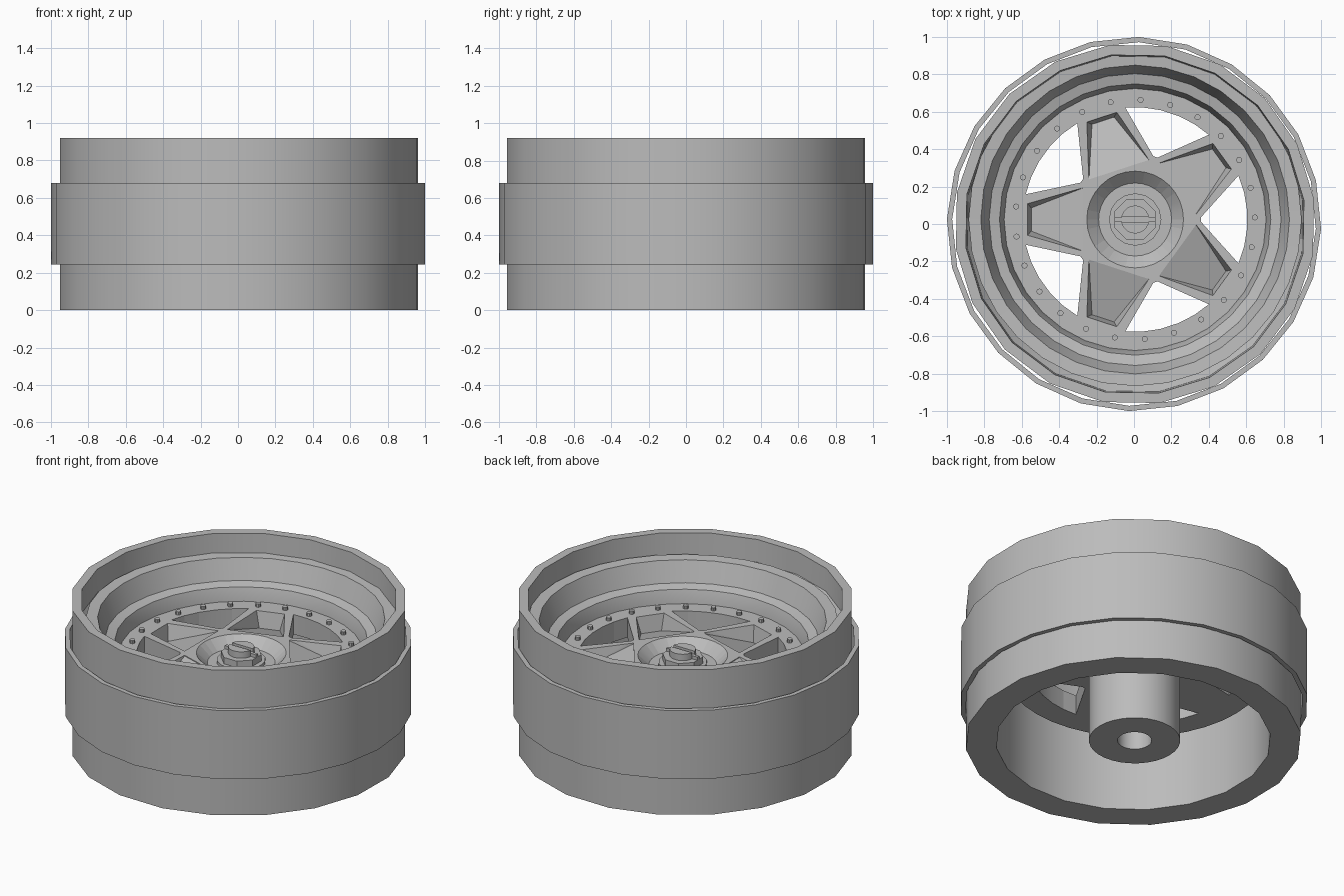
import bpy, bmesh
from math import sin, cos, radians, pi
from mathutils import Matrix, Vector

cube = bpy.data.objects.get("Cube")
if cube:
    bpy.data.objects.remove(cube, do_unlink=True)

metal = bpy.data.materials.new("grey_metal")
metal.use_nodes = True
COLOUR = (0.5, 0.5, 0.5, 1)
metal.diffuse_color = COLOUR
metal.node_tree.nodes["Principled BSDF"].inputs["Base Color"].default_value = COLOUR

OUTER = (0.005, 0, 0)        # centre of the barrel
INNER = (0.006, 0.024, 0)    # centre of the dish, spokes and hub
FACE, BACK = 0.575, 0.45     # top and underside of the spoke plate


def finish(name, bm, centre, smooth=True):
    bmesh.ops.recalc_face_normals(bm, faces=bm.faces)
    mesh = bpy.data.meshes.new(name)
    bm.to_mesh(mesh)
    bm.free()
    mesh.materials.append(metal)
    ob = bpy.data.objects.new(name, mesh)
    ob.location = centre
    bpy.context.collection.objects.link(ob)
    if smooth:
        smooth_sharp(ob)
    return ob


def select(ob):
    bpy.ops.object.select_all(action='DESELECT')
    ob.select_set(True)
    bpy.context.view_layer.objects.active = ob


def smooth_sharp(ob):
    select(ob)
    bpy.ops.object.shade_smooth_by_angle(angle=radians(25))


def lathe(name, profile, sides, centre, turn=0, smooth=True):
    """Spin a closed (radius, height) outline about z."""
    bm = bmesh.new()
    rings = []
    for i in range(sides):
        a = radians(turn) + 2 * pi * i / sides
        rings.append([bm.verts.new((r * cos(a), r * sin(a), z)) for r, z in profile])
    n = len(profile)
    for i in range(sides):
        a, b = rings[i], rings[(i + 1) % sides]
        for j in range(n):
            k = (j + 1) % n
            bm.faces.new((a[j], b[j], b[k], a[k]))
    return finish(name, bm, centre, smooth)


def add_disc(bm, r, z0, z1, sides, at=(0, 0), r_top=None, turn=0):
    m = Matrix.Translation((at[0], at[1], (z0 + z1) / 2)) @ Matrix.Rotation(radians(turn), 4, 'Z')
    bmesh.ops.create_cone(bm, cap_ends=True, segments=sides, radius1=r,
                          radius2=r if r_top is None else r_top, depth=z1 - z0, matrix=m)


def disc(name, r, z0, z1, sides, **kw):
    bm = bmesh.new()
    add_disc(bm, r, z0, z1, sides, **kw)
    return finish(name, bm, INNER)


def cut(ob, bm):
    cutter = finish("cutter", bm, ob.location, False)
    cutter.hide_render = True
    mod = ob.modifiers.new("cut", 'BOOLEAN')
    mod.operation, mod.solver, mod.object = 'DIFFERENCE', 'EXACT', cutter
    select(ob)
    bpy.ops.object.modifier_apply(modifier=mod.name)
    bpy.data.objects.remove(cutter, do_unlink=True)


# Barrel with a stepped inside, and the loose band around it
lathe("barrel", [(0.966, 0), (0.966, 0.92), (0.912, 0.92), (0.905, 0.78),
                 (0.79, 0.64), (0.79, 0)], 20, OUTER, turn=8)
lathe("outer_band", [(1, 0.245), (1, 0.68), (0.972, 0.68), (0.972, 0.245)],
      24, (0, 0, 0), turn=-1.5)

# Dish stepping down to the spoke plate
lathe("dish", [(0.89, 0.80), (0.825, 0.795), (0.78, 0.67), (0.725, 0.655),
               (0.70, FACE), (0.70, 0.52), (0.76, 0.52), (0.89, 0.74)], 32, INNER)

# Spoke plate with five windows and five sloping pockets
plate = disc("spoke_plate", 0.75, BACK, FACE, 40)
windows, pockets = bmesh.new(), bmesh.new()
for i in range(5):
    spin = Matrix.Rotation(2 * pi * i / 5, 4, 'Z')
    outline = [(0.352, 0.012), (0.352, -0.012)]
    outline += [(0.6 * cos(radians(a)), 0.6 * sin(radians(a)))
                for a in (-23, -14, -5, 5, 14, 23)]
    low = [windows.verts.new(spin @ Vector((x, y, BACK - 0.1))) for x, y in outline]
    base = windows.faces.new(low)
    top = bmesh.ops.extrude_face_region(windows, geom=[base])["geom"]
    bmesh.ops.translate(windows, vec=(0, 0, 0.4),
                        verts=[g for g in top if isinstance(g, bmesh.types.BMVert)])

    spin = Matrix.Rotation(2 * pi * (i + 0.5) / 5, 4, 'Z')
    corners = [(0.28, 0.17, 0.6), (0.28, 0.168, FACE - 0.005), (0.58, 0.09, 0.6),
               (0.555, 0.062, 0.475)]
    verts = [pockets.verts.new(spin @ Vector((x, s * y, z)))
             for x, y, z in corners for s in (1, -1)]
    bmesh.ops.convex_hull(pockets, input=verts)
cut(plate, windows)
cut(plate, pockets)

# Conical recess around the hub nut
recess = bmesh.new()
add_disc(recess, 0.195, 0.515, 0.6, 32, r_top=0.285)
cut(plate, recess)
smooth_sharp(plate)

# Ring of small bolts
bolts = bmesh.new()
for i in range(25):
    a = radians(1 + 14.4 * i)
    add_disc(bolts, 0.016, FACE - 0.01, FACE + 0.02, 10, at=(0.64 * cos(a), 0.64 * sin(a)))
finish("rim_bolts", bolts, INNER)

# Hub tube behind the plate
lathe("hub_tube", [(0.262, 0), (0.262, 0.46), (0.098, 0.46), (0.098, 0)], 32, (0.004, 0.01, 0))

# Washer, nut, slotted stud and locking pin
disc("washer", 0.14, 0.51, 0.535, 16)
disc("hub_nut", 0.118, 0.53, 0.575, 8, turn=22.5)
stud = disc("hub_stud", 0.075, 0.57, 0.615, 20)
slot = bmesh.new()
bmesh.ops.create_cube(slot, size=1, matrix=Matrix.Translation((0, 0, 0.615))
                      @ Matrix.Diagonal((0.2, 0.025, 0.04, 1)))
cut(stud, slot)
pin = bmesh.new()
bmesh.ops.create_cube(pin, size=1, matrix=Matrix.Translation((0, 0, 0.585))
                      @ Matrix.Diagonal((0.22, 0.02, 0.02, 1)))
finish("locking_pin", pin, INNER, False)
